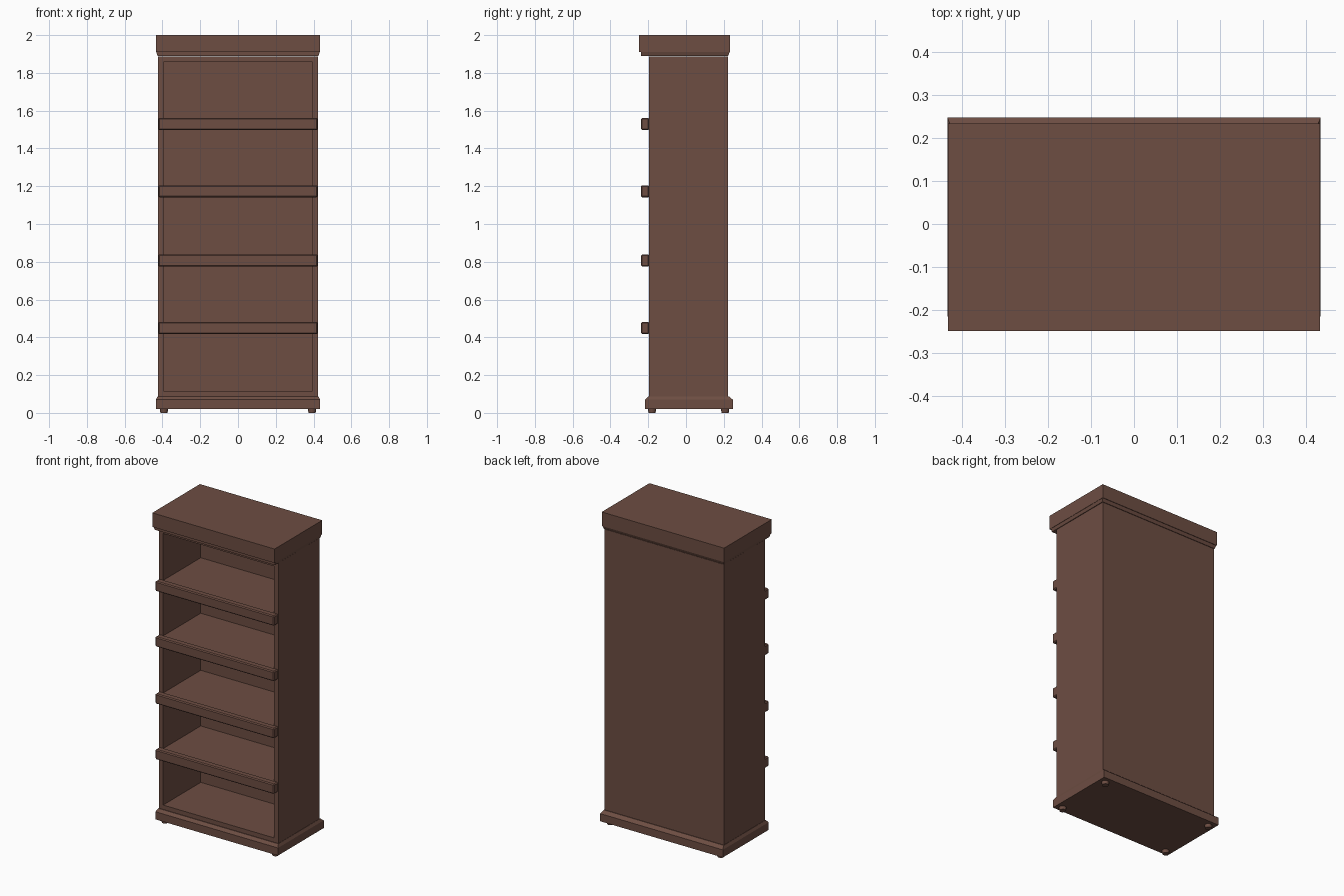
import bpy, bmesh
from mathutils import Vector

if "Cube" in bpy.data.objects:
    bpy.data.objects.remove(bpy.data.objects["Cube"])

wood = bpy.data.materials.new("brown_wood")
wood.diffuse_color = (0.153, 0.075, 0.055, 1)
wood.use_nodes = True
wood.node_tree.nodes["Principled BSDF"].inputs["Base Color"].default_value = wood.diffuse_color


def finish(name, bm):
    bmesh.ops.recalc_face_normals(bm, faces=bm.faces)
    mesh = bpy.data.meshes.new(name)
    bm.to_mesh(mesh)
    bm.free()
    ob = bpy.data.objects.new(name, mesh)
    bpy.context.collection.objects.link(ob)
    mesh.materials.append(wood)
    return ob


def loft(name, rings):
    """Stack of rectangles, each (half_x, y_front, y_back, z), joined and capped."""
    bm = bmesh.new()
    loops = [[bm.verts.new(p) for p in ((-w, y0, z), (w, y0, z), (w, y1, z), (-w, y1, z))]
             for w, y0, y1, z in rings]
    for a, b in zip(loops, loops[1:]):
        for i in range(4):
            j = (i + 1) % 4
            bm.faces.new((a[i], a[j], b[j], b[i]))
    bm.faces.new(loops[0])
    bm.faces.new(loops[-1])
    return finish(name, bm)


def box(name, w, y0, y1, z0, z1, bevel=0):
    ob = loft(name, [(w, y0, y1, z0), (w, y0, y1, z1)])
    if bevel:
        mod = ob.modifiers.new("edge_bevel", 'BEVEL')
        mod.width = bevel
        mod.segments = 1
    return ob


# Cabinet shell: closed box with its front face inset and pushed back
bm = bmesh.new()
bmesh.ops.create_cube(bm, size=1)
for v in bm.verts:
    v.co = (v.co.x * 0.848, 0.013 + v.co.y * 0.418, 0.987 + v.co.z * 1.802)
bm.normal_update()
front = min(bm.faces, key=lambda f: f.calc_center_median().y)
bmesh.ops.inset_region(bm, faces=[front], thickness=0.03, use_even_offset=True)
pushed = bmesh.ops.extrude_face_region(bm, geom=[front])
bmesh.ops.translate(bm, vec=Vector((0, 0.381, 0)),
                    verts=[g for g in pushed["geom"] if isinstance(g, bmesh.types.BMVert)])
if front.is_valid:
    bmesh.ops.delete(bm, geom=[front], context='FACES_ONLY')
finish("cabinet_shell", bm)

# Top cap with the moulding below it
box("top_cap", 0.434, -0.249, 0.234, 1.91, 2.0)
loft("top_moulding", [(0.426, -0.238, 0.223, 1.89), (0.432, -0.238, 0.231, 1.91)])

# Plinth with sloped upper edge
loft("plinth", [(0.435, -0.216, 0.248, 0.021), (0.435, -0.216, 0.248, 0.07),
                (0.426, -0.2, 0.226, 0.088)])

# Shelves with protruding front rails
for i, z in enumerate((0.45, 0.807, 1.173, 1.529), 1):
    box(f"shelf_{i}", 0.396, -0.2, 0.187, z - 0.028, z + 0.028)
    box(f"shelf_rail_{i}", 0.422, -0.238, -0.194, z - 0.032, z + 0.032, 0.006)

# Round feet
for sx, side in ((-1, "left"), (1, "right")):
    for y, end in ((-0.18, "front"), (0.207, "back")):
        bm = bmesh.new()
        bmesh.ops.create_cone(bm, cap_ends=True, segments=16, radius1=0.019,
                              radius2=0.022, depth=0.022)
        bmesh.ops.translate(bm, verts=bm.verts, vec=(sx * 0.392, y, 0.011))
        finish(f"foot_{end}_{side}", bm)
